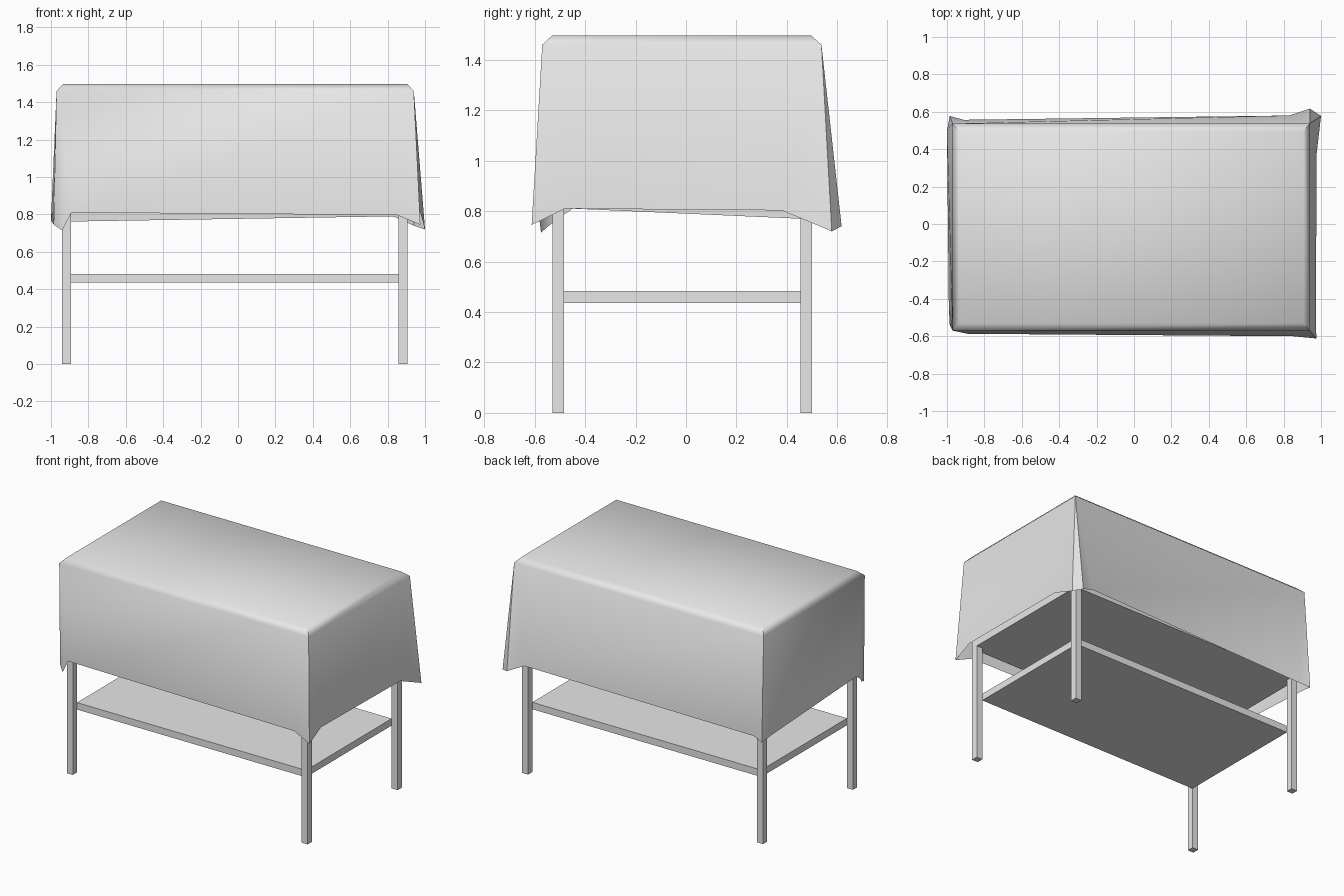
import bpy, bmesh, math
from mathutils import Vector

cube = bpy.data.objects.get("Cube")
if cube:
    bpy.data.objects.remove(cube, do_unlink=True)

GREY = (0.8, 0.8, 0.8, 1.0)
mat = bpy.data.materials.new("light grey")
mat.use_nodes = True
mat.diffuse_color = GREY
mat.node_tree.nodes["Principled BSDF"].inputs["Base Color"].default_value = GREY


def add_object(name, bm):
    mesh = bpy.data.meshes.new(name)
    bm.to_mesh(mesh)
    bm.free()
    mesh.materials.append(mat)
    obj = bpy.data.objects.new(name, mesh)
    bpy.context.collection.objects.link(obj)
    return obj


def box(name, low, high):
    bm = bmesh.new()
    bmesh.ops.create_cube(bm, size=1)
    low, high = Vector(low), Vector(high)
    for v in bm.verts:
        v.co = (low + high) / 2 + v.co * (high - low)
    return add_object(name, bm)


# Table frame: four square legs, a shelf between them and a hidden body
X0, X1, Y0, Y1, LEG = -0.94, 0.905, -0.53, 0.5, 0.046
for side, x in (("right", X0), ("left", X1 - LEG)):
    for end, y in (("front", Y0), ("back", Y1 - LEG)):
        box(f"{end}_{side}_leg", (x, y, 0), (x + LEG, y + LEG, 0.84))
box("shelf", (X0 + LEG, Y0 + LEG, 0.435), (X1 - LEG, Y1 - LEG, 0.483))
box("table_body", (X0, Y0, 0.82), (X1, Y1, 1.46))

# Cloth cover: hem points around each corner, counterclockwise from above
hems = [
    [(-0.99, -0.45, 0.81), (-0.985, -0.54, 0.745), (-0.94, -0.575, 0.715), (-0.89, -0.587, 0.81)],
    [(0.85, -0.6, 0.797), (0.975, -0.612, 0.745), (0.972, -0.48, 0.81)],
    [(0.977, 0.38, 0.803), (1.0, 0.578, 0.72), (0.94, 0.617, 0.74), (0.83, 0.58, 0.79)],
    [(-0.91, 0.557, 0.762), (-0.985, 0.577, 0.745), (-1.0, 0.5, 0.768)],
]


def rectangle(x0, x1, y0, y1, z):
    return [(x0, y0, z), (x1, y0, z), (x1, y1, z), (x0, y1, z)]


bm = bmesh.new()
top = [bm.verts.new(p) for p in rectangle(-0.935, 0.905, -0.53, 0.495, 1.497)]
shoulder = [bm.verts.new(p) for p in rectangle(-0.97, 0.94, -0.57, 0.537, 1.46)]
hem = [[bm.verts.new(p) for p in corner] for corner in hems]
bm.faces.new(top)
for i in range(4):
    j = (i + 1) % 4
    bm.faces.new((shoulder[i], shoulder[j], top[j], top[i]))
    bm.faces.new((hem[i][-1], hem[j][0], shoulder[j], shoulder[i]))
    # Draped corner folds fan out from the shoulder
    for a, b in zip(hem[i], hem[i][1:]):
        bm.faces.new((a, b, shoulder[i]))
cloth = add_object("cloth_cover", bm)

bpy.ops.object.select_all(action="DESELECT")
cloth.select_set(True)
bpy.context.view_layer.objects.active = cloth
bpy.ops.object.shade_smooth_by_angle(angle=math.radians(50))
